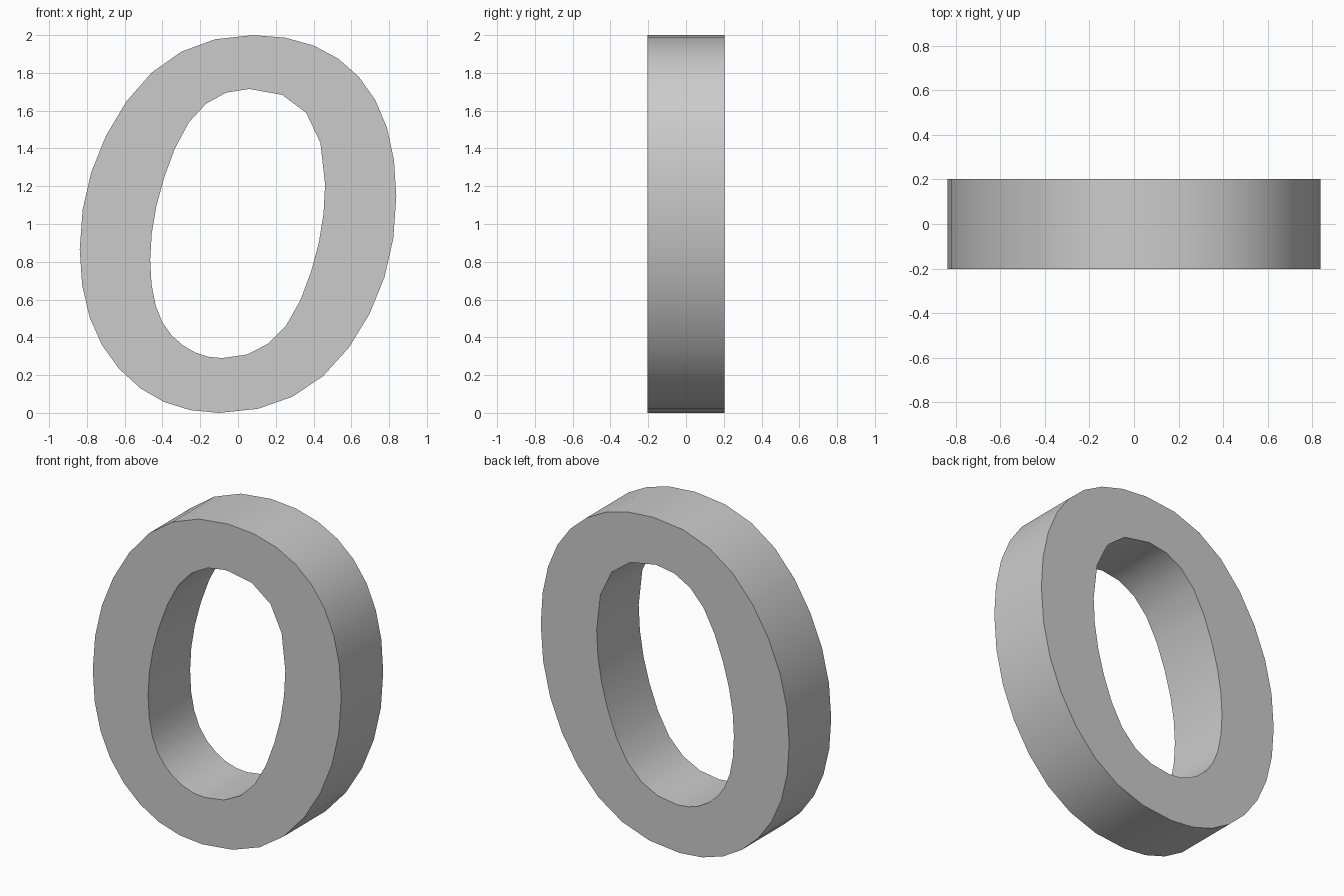
import bpy, bmesh, math
from mathutils import Vector

if "Cube" in bpy.data.objects:
    bpy.data.objects.remove(bpy.data.objects["Cube"])

DEPTH = 0.405
STEPS = 4   # straight pieces per quadratic arc


def arc(a, c, b):
    """Sample a quadratic arc, leaving out its end point."""
    out = []
    for i in range(STEPS):
        t = i / STEPS
        out.append(a * (1 - t) ** 2 + c * 2 * t * (1 - t) + b * t * t)
    return out


def outline(quarters):
    """Each quarter is a start point plus one or two control points."""
    pts = []
    for i, (start, *ctrl) in enumerate(quarters):
        a = Vector(start)
        end = Vector(quarters[(i + 1) % len(quarters)][0])
        ctrl = [Vector(c) for c in ctrl]
        if len(ctrl) == 2:
            mid = (ctrl[0] + ctrl[1]) / 2
            pts += arc(a, ctrl[0], mid) + arc(mid, ctrl[1], end)
        else:
            pts += arc(a, ctrl[0], end)
    return pts


# Slanted oval outlines (x, z), clockwise from the top
outer = outline([
    [(0.08, 2.0), (0.44, 2.0), (0.838, 1.56)],
    [(0.838, 1.145), (0.838, 0.69), (0.335, 0.0)],
    [(-0.10, 0.0), (-0.42, 0.0), (-0.838, 0.465)],
    [(-0.838, 0.865), (-0.838, 1.295), (-0.345, 2.0)],
])
inner = outline([
    [(0.06, 1.715), (0.461, 1.715)],
    [(0.461, 1.21), (0.461, 0.90), (0.198, 0.29)],
    [(-0.085, 0.29), (-0.237, 0.29), (-0.465, 0.53)],
    [(-0.465, 0.81), (-0.465, 1.085), (-0.203, 1.715)],
])

# Front face with its hole, then extruded to the back
bm = bmesh.new()
edges = []
for loop in (outer, inner):
    vs = [bm.verts.new((p.x, -DEPTH / 2, p.y)) for p in loop]
    edges += [bm.edges.new((vs[i - 1], vs[i])) for i in range(len(vs))]
bmesh.ops.triangle_fill(bm, edges=edges, use_beauty=True, normal=(0, -1, 0))
ret = bmesh.ops.extrude_face_region(bm, geom=bm.faces[:], use_keep_orig=True)
back = [g for g in ret["geom"] if isinstance(g, bmesh.types.BMVert)]
bmesh.ops.translate(bm, verts=back, vec=(0, DEPTH, 0))
bmesh.ops.recalc_face_normals(bm, faces=bm.faces[:])

mesh = bpy.data.meshes.new("slanted_oval_ring")
bm.to_mesh(mesh)
bm.free()
ring = bpy.data.objects.new("slanted_oval_ring", mesh)
bpy.context.collection.objects.link(ring)

# Smooth walls, sharp rims
bpy.context.view_layer.objects.active = ring
ring.select_set(True)
bpy.ops.object.shade_smooth_by_angle(angle=math.radians(40))
